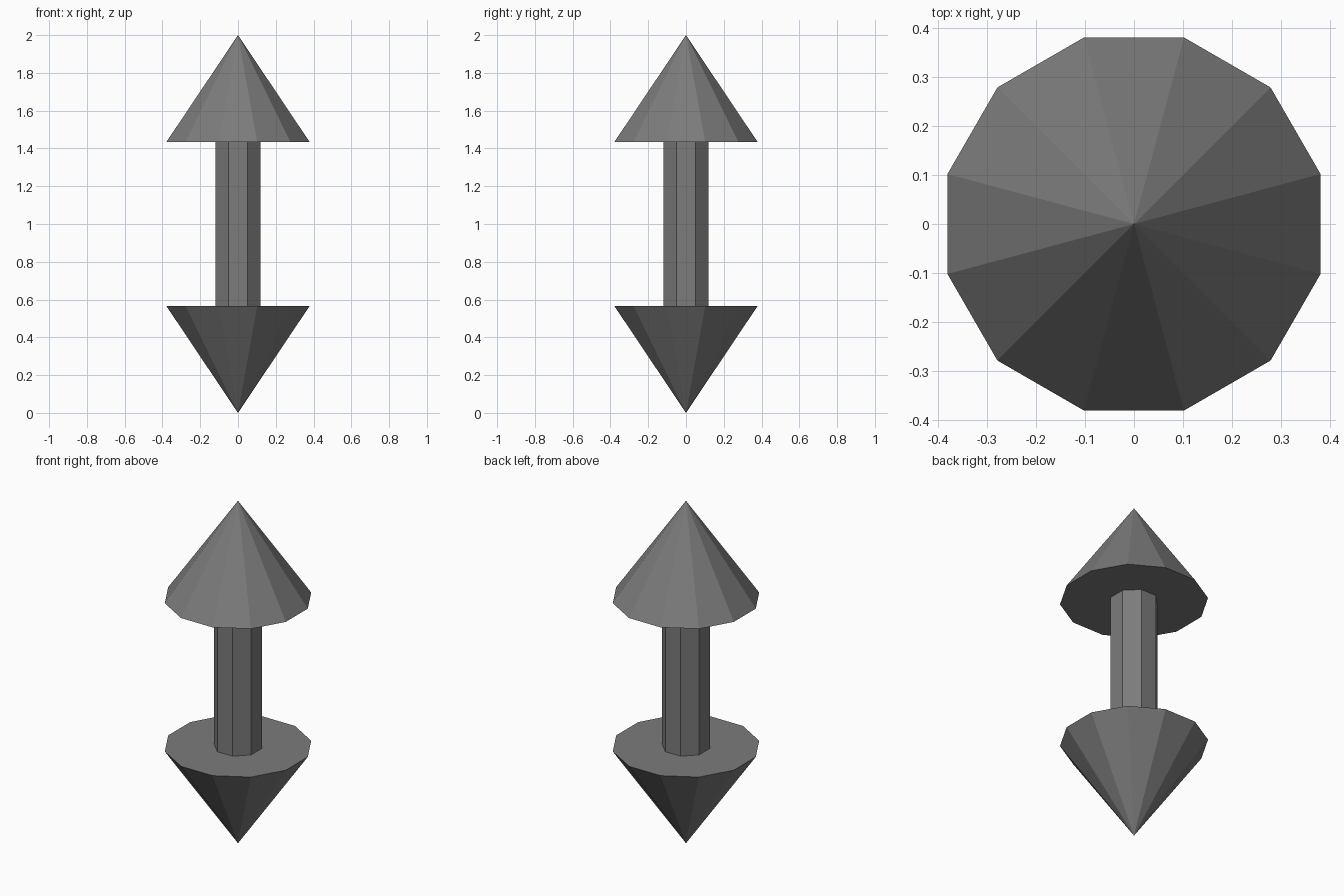
import bpy, math

if "Cube" in bpy.data.objects:
    bpy.data.objects.remove(bpy.data.objects["Cube"])

gray = bpy.data.materials.new("dark_gray")
gray.diffuse_color = (0.2, 0.2, 0.2, 1)
gray.use_nodes = True
gray.node_tree.nodes["Principled BSDF"].inputs["Base Color"].default_value = gray.diffuse_color


def part(name, sides, r1, r2, z1, z2):
    """Flat-sided cone or prism from z1 to z2, with a flat side facing the front."""
    # r1 and r2 are measured to the flat sides
    k = 1 / math.cos(math.pi / sides)
    bpy.ops.mesh.primitive_cone_add(vertices=sides, radius1=r1 * k, radius2=r2 * k,
                                    depth=z2 - z1, location=(0, 0, (z1 + z2) / 2),
                                    rotation=(0, 0, math.pi / sides))
    ob = bpy.context.object
    ob.name = name
    ob.data.materials.append(gray)
    return ob


# Two arrow heads, mirrored about the middle
part("upper_head", 12, 0.38, 0, 1.433, 2.0)
part("lower_head", 12, 0, 0.38, 0.0, 0.567)

# Octagonal shaft between the heads
part("shaft", 8, 0.12, 0.12, 0.567, 1.433)
